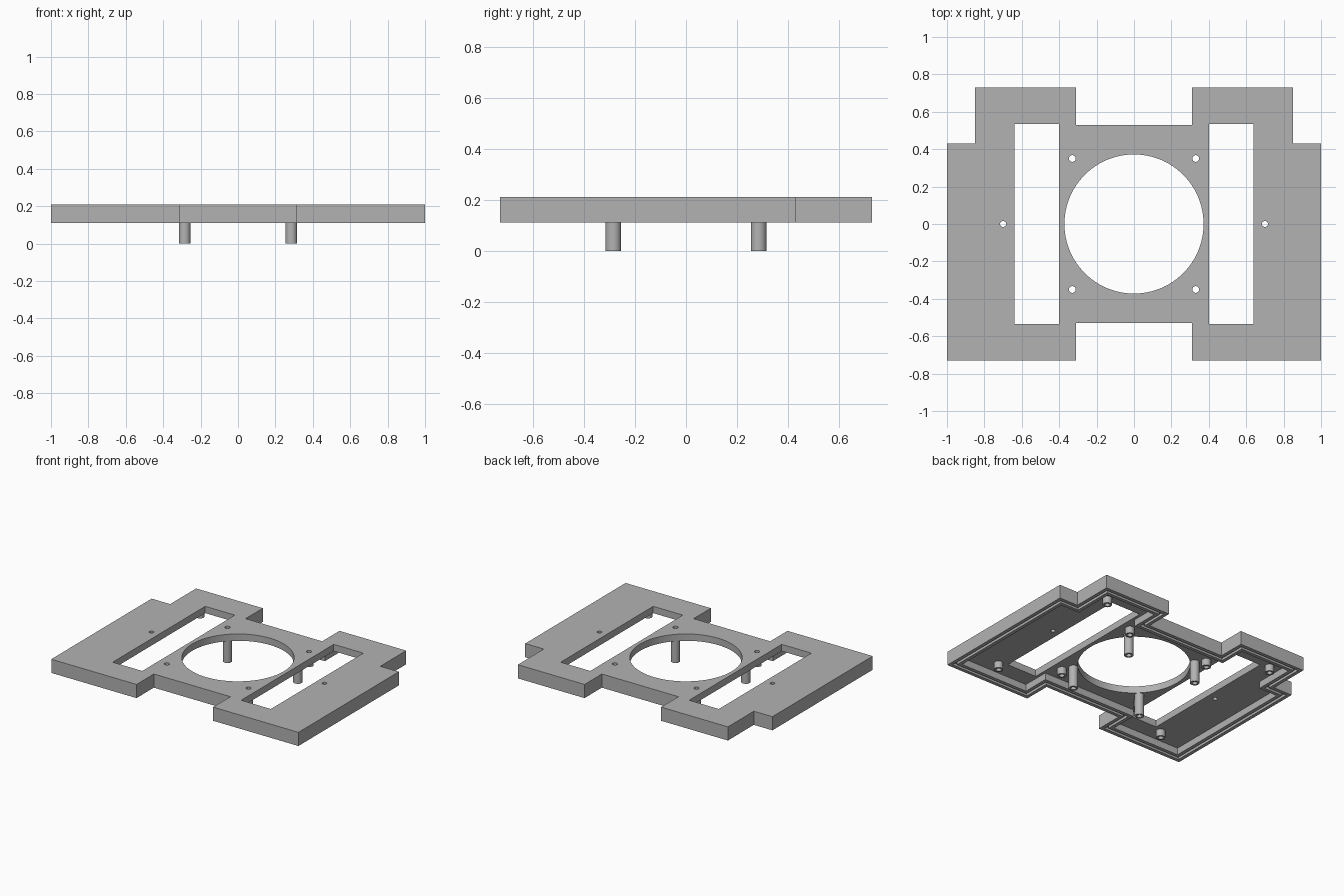
import bpy, bmesh, math

if "Cube" in bpy.data.objects:
    bpy.data.objects.remove(bpy.data.objects["Cube"], do_unlink=True)

TOP, FLOOR, RIM = 0.21, 0.16, 0.11

grey = bpy.data.materials.new("plain grey")
grey.use_nodes = True
grey.diffuse_color = (0.45, 0.45, 0.45, 1)
grey.node_tree.nodes["Principled BSDF"].inputs["Base Color"].default_value = (0.45, 0.45, 0.45, 1)


def outline(d=0.0):
    """Stepped cover outline, inset by d."""
    a, b, c, e = 0.31 + d, 0.53 - d, 0.73 - d, 1 - d
    n, m = 0.43 - d, 0.85 - d
    half = [(a, -b), (a, -c), (e, -c), (e, n), (m, n), (m, c), (a, c), (a, b)]
    return half + [(-x, y) for x, y in reversed(half)]


def circle(x, y, r, n=24):
    return [(x + r * math.cos(math.tau * i / n), y + r * math.sin(math.tau * i / n)) for i in range(n)]


def rect(x0, x1, y):
    return [(x0, -y), (x1, -y), (x1, y), (x0, y)]


def make(name, outer, z0, z1, inner=None):
    """Extruded profile; with an inner loop it becomes a tube or ring."""
    bm = bmesh.new()
    n = len(outer)
    rows = [[bm.verts.new((x, y, z)) for x, y in loop]
            for loop, z in ((outer, z0), (outer, z1))]
    if inner:
        rows += [[bm.verts.new((x, y, z)) for x, y in inner] for z in (z1, z0)]
        pairs = list(zip(rows, rows[1:] + rows[:1]))
    else:
        pairs = [(rows[0], rows[1])]
        bm.faces.new(rows[0])
        bm.faces.new(rows[1])
    for p, q in pairs:
        for i in range(n):
            j = (i + 1) % n
            bm.faces.new((p[i], p[j], q[j], q[i]))
    bmesh.ops.recalc_face_normals(bm, faces=bm.faces)
    me = bpy.data.meshes.new(name)
    bm.to_mesh(me)
    bm.free()
    me.materials.append(grey)
    ob = bpy.data.objects.new(name, me)
    bpy.context.collection.objects.link(ob)
    return ob


def cut(ob, cutter):
    """Subtract the cutter from ob and discard it."""
    mod = ob.modifiers.new("cut", "BOOLEAN")
    mod.operation, mod.solver, mod.object = "DIFFERENCE", "EXACT", cutter
    dg = bpy.context.evaluated_depsgraph_get()
    me = bpy.data.meshes.new_from_object(ob.evaluated_get(dg))
    ob.modifiers.clear()
    ob.data = me
    bpy.data.objects.remove(cutter, do_unlink=True)


corners = [(sx, sy) for sx in (-1, 1) for sy in (-1, 1)]

# Cover shell: open underneath, with a groove along the rim
cover = make("cover_plate", outline(), RIM, TOP)
cut(cover, make("cavity", outline(0.07), 0, FLOOR))
cut(cover, make("groove", outline(0.025), 0, RIM + 0.02, outline(0.045)))

# Central opening, side slots and screw holes
cut(cover, make("opening", circle(0, 0, 0.372, 96), 0, 0.3))
for s in (-1, 1):
    cut(cover, make("slot", rect(*sorted((s * 0.4, s * 0.64)), 0.535), 0, 0.3))
    cut(cover, make("side_hole", circle(s * 0.7, 0, 0.016), 0, 0.3))
for sx, sy in corners:
    cut(cover, make("screw_hole", circle(sx * 0.33, sy * 0.35, 0.018), 0, 0.3))

# Hollow posts under the plate
parts = [cover]
for name, x, y, z in (("long_post", 0.285, 0.285, 0),
                      ("screw_boss", 0.33, 0.35, RIM),
                      ("corner_post", 0.7, 0.56, RIM)):
    for sx, sy in corners:
        px, py = sx * x, sy * y
        parts.append(make(name, circle(px, py, 0.031), z, FLOOR, circle(px, py, 0.018)))

# Smooth round walls, keep edges sharp
bpy.ops.object.select_all(action="DESELECT")
for ob in parts:
    ob.select_set(True)
bpy.context.view_layer.objects.active = cover
bpy.ops.object.shade_smooth_by_angle(angle=math.radians(30))
